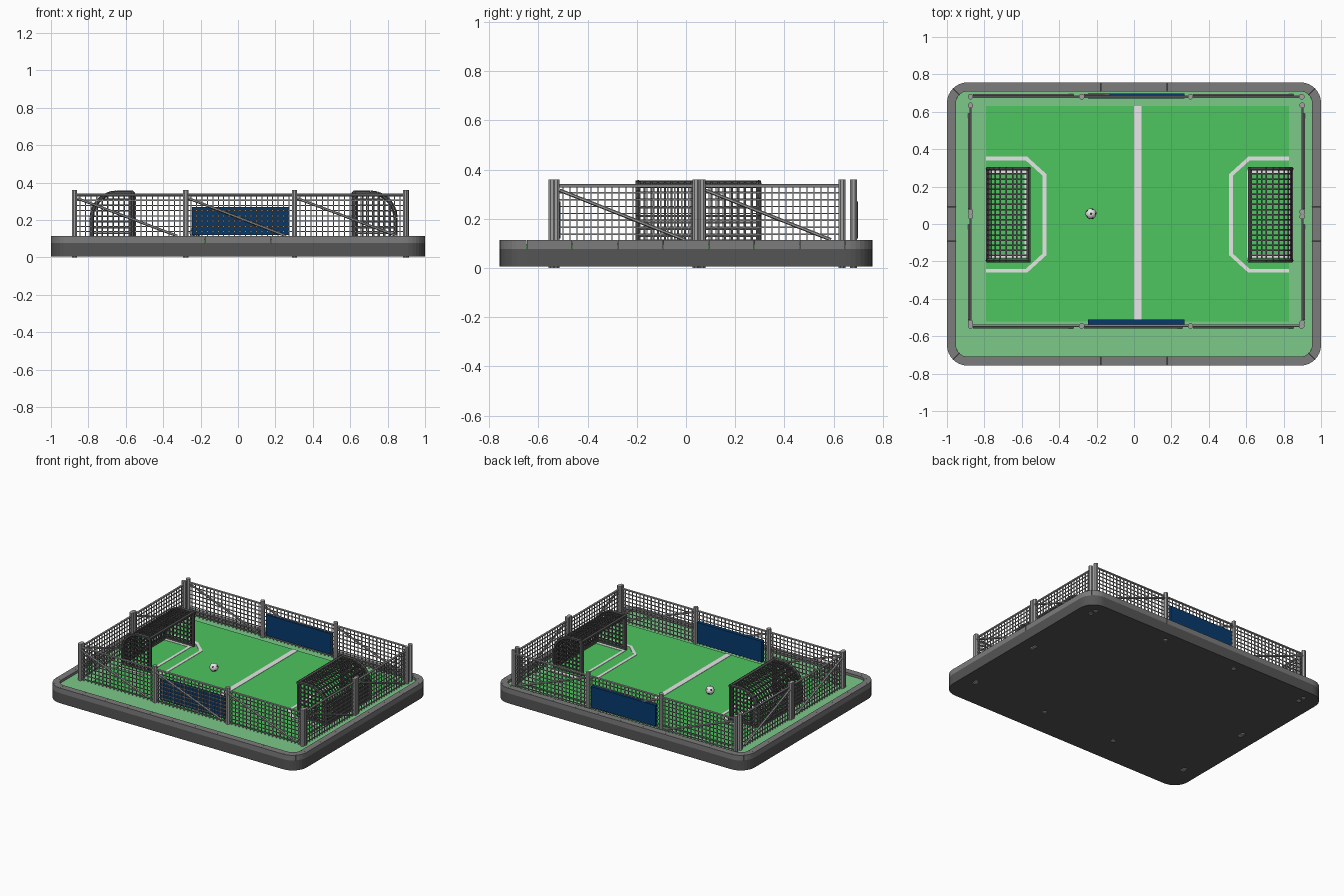
import bpy, bmesh, math
from mathutils import Vector

if "Cube" in bpy.data.objects:
    bpy.data.objects.remove(bpy.data.objects["Cube"])


def mat(name, c):
    m = bpy.data.materials.new(name)
    m.diffuse_color = (*c, 1)
    m.use_nodes = True
    m.node_tree.nodes["Principled BSDF"].inputs["Base Color"].default_value = m.diffuse_color
    return m


WALL = mat("dark grey", (0.09, 0.09, 0.09))
CURB = mat("curb grey", (0.2, 0.2, 0.2))
LAWN = mat("pale green", (0.2, 0.58, 0.25))
PITCH = mat("bright green", (0.075, 0.56, 0.115))
WHITE = mat("line white", (0.85, 0.85, 0.85))
POST = mat("post grey", (0.36, 0.36, 0.36))
WIRE = mat("wire grey", (0.3, 0.3, 0.3))
NET = mat("goal dark grey", (0.08, 0.08, 0.08))
BLUE = mat("board blue", (0.002, 0.042, 0.15))
BLACK = mat("ball black", (0.03, 0.03, 0.03))


def finish(name, bm, *mats):
    bmesh.ops.recalc_face_normals(bm, faces=bm.faces[:])
    me = bpy.data.meshes.new(name)
    bm.to_mesh(me)
    bm.free()
    ob = bpy.data.objects.new(name, me)
    bpy.context.collection.objects.link(ob)
    for m in mats:
        me.materials.append(m)
    return ob


def prism(bm, pts, z0, z1, inset=1.0):
    """Extruded outline; inset scales the bottom ring."""
    lo = [bm.verts.new((x * inset, y * inset, z0)) for x, y in pts]
    hi = [bm.verts.new((x, y, z1)) for x, y in pts]
    bm.faces.new(lo[::-1])
    bm.faces.new(hi)
    n = len(pts)
    for i in range(n):
        j = (i + 1) % n
        bm.faces.new((lo[i], lo[j], hi[j], hi[i]))


def box(bm, x0, x1, y0, y1, z0, z1):
    prism(bm, [(x0, y0), (x1, y0), (x1, y1), (x0, y1)], z0, z1)


def bar(bm, p, q, r, sides=4):
    """Straight rod between two points; r is half the width for 4 sides."""
    p, q = Vector(p), Vector(q)
    d = q - p
    if d.length < 1e-4:
        return
    d.normalize()
    ref = Vector((0, 0, 1)) if abs(d.z) < 0.95 else Vector((1, 0, 0))
    u = d.cross(ref).normalized()
    v = d.cross(u)
    rr = r / math.cos(math.pi / sides)
    rings = []
    for c in (p, q):
        rings.append([bm.verts.new(c + rr * (math.cos(a) * u + math.sin(a) * v))
                      for a in [(k + 0.5) * 2 * math.pi / sides for k in range(sides)]])
    bm.faces.new(rings[0][::-1])
    bm.faces.new(rings[1])
    for i in range(sides):
        j = (i + 1) % sides
        bm.faces.new((rings[0][i], rings[0][j], rings[1][j], rings[1][i]))


HX, HY, R, CW = 1.0, 0.757, 0.11, 0.048
CX, CY = HX - R, HY - R
CORNERS = [(CX, CY, 0), (-CX, CY, 90), (-CX, -CY, 180), (CX, -CY, 270)]


def arc(cx, cy, r, a0, a1, n):
    return [(cx + r * math.cos(math.radians(a0 + (a1 - a0) * i / n)),
             cy + r * math.sin(math.radians(a0 + (a1 - a0) * i / n))) for i in range(n + 1)]


def outline(r):
    return [p for x, y, a in CORNERS for p in arc(x, y, r, a, a + 90, 8)]


# Base slab
bm = bmesh.new()
prism(bm, outline(R), 0.006, 0.078)
finish("base", bm, WALL)

# Lawn inside the curb
bm = bmesh.new()
prism(bm, outline(R - CW), 0.07, 0.097)
finish("lawn", bm, LAWN)

# Curb stones: straight runs and two blocks per corner, with hairline joints
bm = bmesh.new()
G = 0.0004
for s in (-1, 1):
    for i in range(10):
        w = 2 * CX / 10
        x = -CX + i * w
        box(bm, x + G, x + w - G, *sorted((s * HY, s * (HY - CW))), 0.078, 0.115)
    for i in range(7):
        w = 2 * CY / 7
        y = -CY + i * w
        box(bm, *sorted((s * HX, s * (HX - CW))), y + G, y + w - G, 0.078, 0.115)
for x, y, a in CORNERS:
    for k in (0, 45):
        prism(bm, arc(x, y, R, a + k + 0.2, a + k + 44.8, 4)
              + arc(x, y, R - CW, a + k + 44.8, a + k + 0.2, 4), 0.078, 0.115)
finish("curb_stones", bm, CURB)

# Pitch plate
bm = bmesh.new()
box(bm, -0.79, 0.83, -0.52, 0.63, 0.096, 0.102)
finish("pitch", bm, PITCH)


# Painted lines: mitred strips along a path
def strip(bm, pts, w=0.02, z0=0.1015, z1=0.1045):
    pts = [Vector(p) for p in pts]
    left, right = [], []
    for i, p in enumerate(pts):
        d1 = (p - pts[i - 1]).normalized() if i else (pts[1] - p).normalized()
        d2 = (pts[i + 1] - p).normalized() if i < len(pts) - 1 else d1
        n1, n2 = Vector((-d1.y, d1.x)), Vector((-d2.y, d2.x))
        m = (n1 + n2).normalized()
        off = m * (w / 2 / m.dot(n1))
        left.append(p + off)
        right.append(p - off)
    for i in range(len(pts) - 1):
        prism(bm, [tuple(v) for v in (left[i], right[i], right[i + 1], left[i + 1])], z0, z1)


bm = bmesh.new()
strip(bm, [(0.02, -0.52), (0.02, 0.63)], 0.038)
for e, s in ((-0.79, 1), (0.83, -1)):
    strip(bm, [(e, 0.35), (e + s * 0.215, 0.35), (e + s * 0.312, 0.262),
               (e + s * 0.312, -0.162), (e + s * 0.215, -0.25), (e, -0.25)])
    strip(bm, [(e, 0.275), (e + s * 0.215, 0.275), (e + s * 0.215, -0.17), (e, -0.17)])
finish("pitch_lines", bm, WHITE)


# Fences: f(t, out) maps distance along the fence and outward offset to x, y
def fence(side, f, posts, ends):
    bm = bmesh.new()
    for t in posts:
        bar(bm, (*f(t, 0), 0), (*f(t, 0), 0.36), 0.0145, 8)
    finish(side + "_fence_posts", bm, POST)
    bm = bmesh.new()
    wires = bmesh.new()
    for a, b in ends:
        bar(bm, (*f(a, 0), 0.334), (*f(b, 0), 0.334), 0.0065, 6)
        bar(bm, (*f(a + 0.015, 0.008), 0.316), (*f(b - 0.045, 0.008), 0.115), 0.006, 6)
        n = round((b - a) / 0.029)
        for i in range(1, n):
            t = a + (b - a) * i / n
            bar(wires, (*f(t, 0), 0.095), (*f(t, 0), 0.332), 0.0027)
        for k in range(8):
            z = 0.11 + k * 0.028
            bar(wires, (*f(a, 0), z), (*f(b, 0), z), 0.0027)
    finish(side + "_fence_rails", bm, POST)
    finish(side + "_fence_mesh", wires, WIRE)


XS = [-0.874, -0.28, 0.302, 0.896]
long_panels = list(zip(XS[:-1], XS[1:]))
fence("front", lambda t, o: (t, -0.545 - o), XS, long_panels)
fence("back", lambda t, o: (t, 0.681 + o), XS, long_panels)
YS = [-0.528, 0.04, 0.065, 0.634]
side_panels = [(YS[0], YS[1]), (YS[2], YS[3])]
fence("left", lambda t, o: (-0.874 - o, t), YS, side_panels)
fence("right", lambda t, o: (0.9 + o, t), YS, side_panels)

# Blank boards on the long fences
for name, y0, y1 in (("front_board", -0.537, -0.51), ("back_board", 0.671, 0.698)):
    bm = bmesh.new()
    box(bm, -0.245, 0.27, y0, y1, 0.12, 0.27)
    finish(name, bm, BLUE)


# Goals: curved profile (depth from the mouth, height), netted roof, back and sides
def goal(name, mouth, s, depth):
    y0, y1, zb, zt, r = -0.195, 0.295, 0.1, 0.347, 0.135
    d = depth - 0.008
    prof = [(0.01, zt), (0.05, zt)]
    prof += [(u, z) for u, z in arc(d - r, zt - r, r, 90, 0, 6)]
    prof += [(d, 0.185), (d, 0.158), (d, 0.13), (d, zb)]
    P = lambda u, y, z: (mouth + s * u, y, z)
    top = lambda u: zt if u < d - r else zt - r + math.sqrt(max(0, r * r - (u - d + r) ** 2))
    fr, net = bmesh.new(), bmesh.new()
    # frame: mouth posts, crossbar, side hoops, ground bars
    for y in (y0, y1):
        bar(fr, P(0.012, y, zb), P(0.012, y, zt), 0.011, 6)
        bar(fr, P(0.01, y, zb + 0.008), P(d, y, zb + 0.008), 0.008)
        for a, b in zip(prof[:-1], prof[1:]):
            bar(fr, P(a[0], y, a[1]), P(b[0], y, b[1]), 0.01, 6)
    bar(fr, P(0.012, y0 - 0.01, zt - 0.003), P(0.012, y1 + 0.01, zt - 0.003), 0.011, 6)
    bar(fr, P(d, y0, zb + 0.008), P(d, y1, zb + 0.008), 0.009)
    finish(name + "_frame", fr, NET)
    # roof and back net
    n = 18
    for i in range(1, n):
        y = y0 + (y1 - y0) * i / n
        for a, b in zip(prof[:-1], prof[1:]):
            bar(net, P(a[0], y, a[1]), P(b[0], y, b[1]), 0.004)
    for u, z in prof[1:-1] + [(0.075, zt)]:
        bar(net, P(u, y0, z), P(u, y1, z), 0.004)
    # side nets clipped to the profile
    for y in (y0, y1):
        for i in range(1, 8):
            u = d * i / 8
            bar(net, P(u, y, zb), P(u, y, top(u)), 0.004)
        for k in range(1, 8):
            z = zb + k * 0.03
            e = d if z < zt - r else d - r + math.sqrt(r * r - (z - zt + r) ** 2)
            bar(net, P(0.01, y, z), P(e, y, z), 0.004)
    finish(name + "_net", net, NET)


goal("left_goal", -0.552, -1, 0.238)
goal("right_goal", 0.608, 1, 0.242)

# Ball: dark patches around the twelve icosahedron corners
bm = bmesh.new()
bmesh.ops.create_icosphere(bm, subdivisions=1, radius=1)
tips = [v.co.normalized() for v in bm.verts]
bm.free()
bm = bmesh.new()
bmesh.ops.create_icosphere(bm, subdivisions=3, radius=0.029)
for f in bm.faces:
    c = f.calc_center_median().normalized()
    f.material_index = int(max(c.dot(t) for t in tips) > 0.965)
    f.smooth = True
ball = finish("ball", bm, WHITE, BLACK)
ball.location = (-0.23, 0.055, 0.131)
